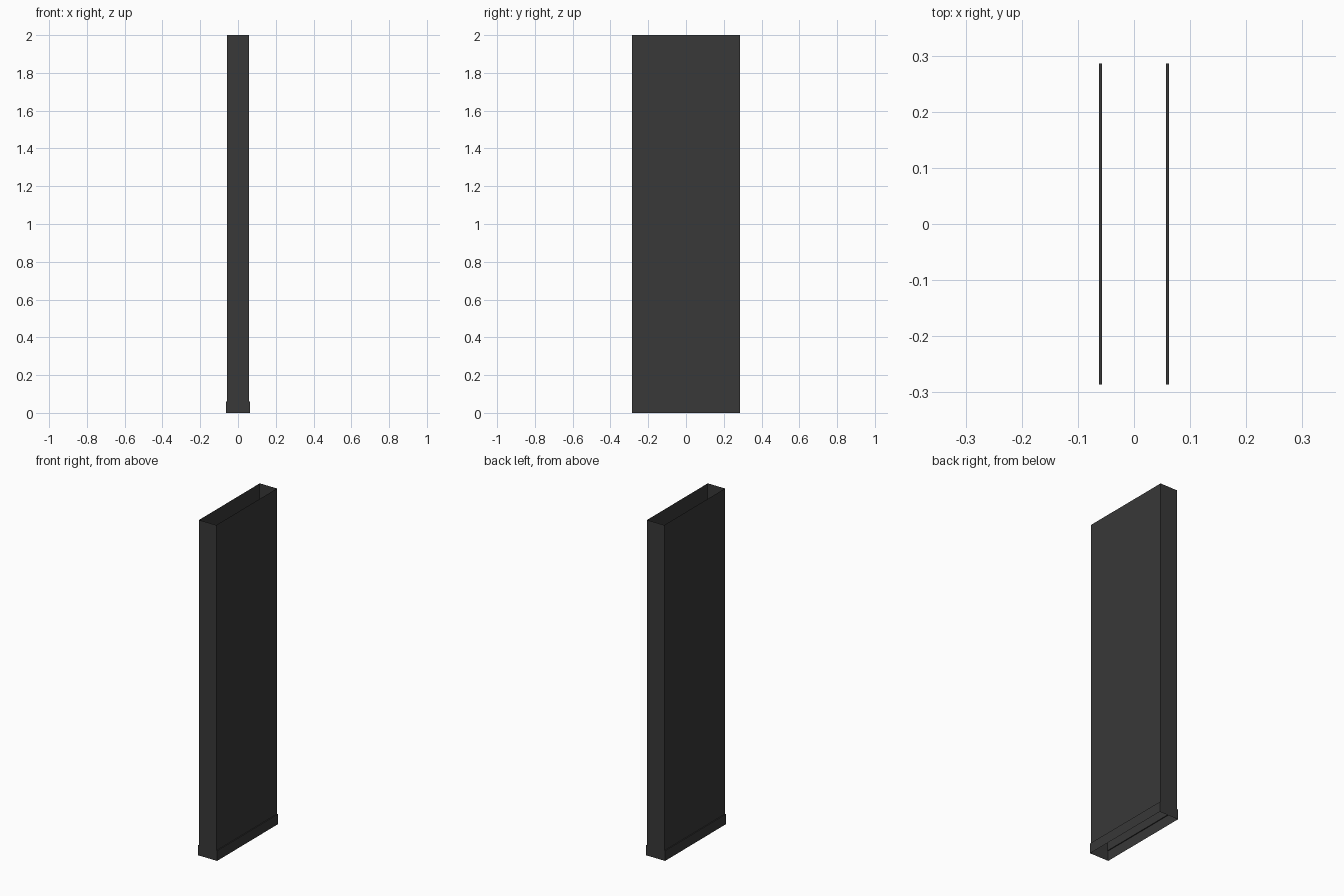
import bpy, bmesh

if "Cube" in bpy.data.objects:
    bpy.data.objects.remove(bpy.data.objects["Cube"])

HALF_DEPTH = 0.286
BODY, BASE = 0.057, 0.0625      # half widths of the sleeve and its foot
STEP, TOP = 0.06, 2.0

# Stepped end outline, mirrored across x
right = [(BASE, 0), (BASE, STEP), (BODY, STEP), (BODY, TOP)]
outline = right + [(-x, z) for x, z in reversed(right)]

bm = bmesh.new()
front = [bm.verts.new((x, -HALF_DEPTH, z)) for x, z in outline]
back = [bm.verts.new((x, HALF_DEPTH, z)) for x, z in outline]

# End panels
bm.faces.new(front)
bm.faces.new(back[::-1])

# Side panels and ledges; top (3) and bottom (7) stay open
n = len(outline)
for i in range(n):
    if i not in (3, 7):
        j = (i + 1) % n
        bm.faces.new((front[j], front[i], back[i], back[j]))

mesh = bpy.data.meshes.new("hollow_sleeve")
bm.to_mesh(mesh)
bm.free()
sleeve = bpy.data.objects.new("hollow_sleeve", mesh)
bpy.context.collection.objects.link(sleeve)

# Dark grey finish
mat = bpy.data.materials.new("dark_grey")
mat.diffuse_color = (0.04, 0.04, 0.04, 1)
mat.use_nodes = True
mat.node_tree.nodes["Principled BSDF"].inputs["Base Color"].default_value = mat.diffuse_color
mesh.materials.append(mat)
